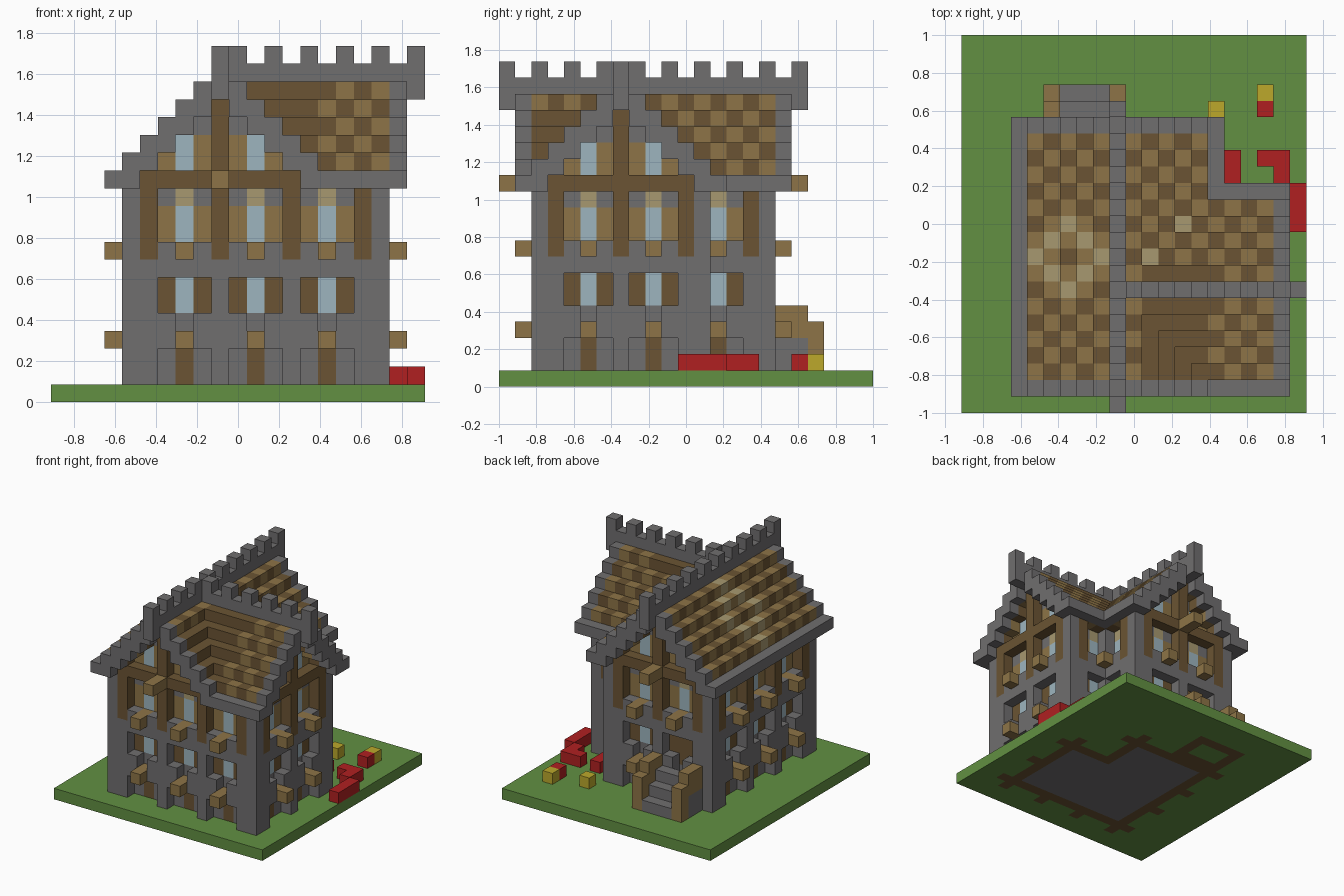
import bpy, bmesh
from mathutils import Vector

if "Cube" in bpy.data.objects:
    bpy.data.objects.remove(bpy.data.objects["Cube"], do_unlink=True)

UNIT = 2 / 23
COLOURS = {
    "stone": (112, 110, 111), "dark_wood": (107, 84, 51), "light_wood": (141, 116, 71),
    "straw": (167, 153, 112), "glass": (157, 181, 191), "red_petal": (176, 32, 33),
    "yellow_petal": (188, 169, 43), "grass": (98, 144, 66),
}
NAMES = list(COLOURS)


def linear(c):
    c /= 255
    return c / 12.92 if c < 0.04 else ((c + 0.055) / 1.055) ** 2.4


def make_material(name):
    m = bpy.data.materials.new(name)
    m.use_nodes = True
    rgba = tuple(linear(c) for c in COLOURS[name]) + (1.0,)
    m.diffuse_color = rgba
    bsdf = m.node_tree.nodes["Principled BSDF"]
    bsdf.inputs["Base Color"].default_value = rgba
    bsdf.inputs["Roughness"].default_value = 0.9
    return m


MATS = [make_material(n) for n in NAMES]
cells = {}  # block position -> (part, colour)


def block(part, colour, x, y, z):
    """Fill a box of blocks; each range is one number or an inclusive pair."""
    rx, ry, rz = [r if isinstance(r, tuple) else (r, r) for r in (x, y, z)]
    for i in range(rx[0], rx[1] + 1):
        for j in range(ry[0], ry[1] + 1):
            for k in range(rz[0], rz[1] + 1):
                cells[i, j, k] = (part, colour)


# Lawn, with the footprint of the house set into it
block("lawn", "grass", (0, 20), (0, 22), 0)
for x, y in (((5, 13), (3, 15)), ((5, 17), (3, 11))):
    block("foundation", "dark_wood", x, y, 0)
for x, y in (((6, 12), (4, 14)), ((6, 16), (4, 10))):
    block("floor", "stone", x, y, 0)
block("foundation", "dark_wood", (5, 9), (16, 19), 0)
block("lawn", "grass", (6, 8), (17, 18), 0)
for i in (5, 9, 13, 17):
    block("foundation", "dark_wood", i, 2, 0)
    block("foundation", "dark_wood", i, 12 if i > 13 else 16, 0)
for j in (3, 7, 11, 15):
    block("foundation", "dark_wood", 4, j, 0)
    block("foundation", "dark_wood", 14 if j > 11 else 18, j, 0)


# Wall: posts every fourth block, windowed bays between them
def facade(name, place, first, last, phase):
    def put(part, colour, t, d, z):
        block(name + part, colour, *place(t, d), z)
    for t in range(first, last + 1):
        r = (t - phase) % 4
        put("_wall", "stone", t, 1, (1, 12))
        if r == 0:
            put("_posts", "stone", t, 0, (1, 7))
            put("_posts", "dark_wood", t, 0, (8, 11))
            continue
        put("_bands", "stone", t, 0, (7, 8))
        put("_bands", "stone", t, 0, 3)
        if r == 2:
            put("_wall", "dark_wood", t, 1, (1, 2))
            put("_windows", "glass", t, 1, (5, 6))
            put("_windows", "glass", t, 1, (9, 10))
            put("_windows", "straw", t, 1, 11)
            for z in (3, 8):
                for d in (0, -1):
                    put("_beam_ends", "light_wood", t, d, z)
        else:
            put("_bands", "stone", t, 0, 4)
            put("_shutters", "dark_wood", t, 1, (5, 6))
            put("_panels", "light_wood", t, 1, (9, 10))


# Gable: tie beam, king post and small windows under the roof steps
def gable(name, place, centre):
    def put(part, colour, t, d, z):
        block(name + part, colour, *place(t, d), z)
    for t in range(centre - 4, centre + 5):
        put("_tie_beam", "dark_wood", t, 0, 12)
    put("_king_post", "dark_wood", centre, 0, (8, 16))
    put("_king_post", "dark_wood", centre, 1, (12, 16))
    for s in (-1, 1):
        put("_panels", "light_wood", centre + s, 1, (13, 14))
        put("_panels", "stone", centre + s, 1, 15)
        put("_windows", "glass", centre + 2 * s, 1, (13, 14))
        put("_panels", "light_wood", centre + 3 * s, 1, 13)


def front(t, d): return t, 2 + d
def back(t, d): return t, 16 - d
def wing_end(t, d): return 18 - d, t


facade("front", front, 5, 17, 5)
facade("back", back, 5, 13, 5)
facade("right_side", lambda t, d: (4 + d, t), 3, 15, 3)
facade("left_side", lambda t, d: (14 - d, t), 13, 15, 3)
facade("wing_end", wing_end, 3, 11, 3)
facade("wing_back", lambda t, d: (t, 12 - d), 15, 17, 5)
for i, j in ((4, 2), (18, 2), (4, 16), (14, 16), (18, 12), (14, 12)):
    block("corner_columns", "stone", i, j, (1, 11))


# Two crossing stepped roofs
def roof_top(i, j):
    main = 19 - abs(i - 9) if 3 <= i <= 15 and 1 <= j <= 17 else 0
    wing = 19 - abs(j - 7) if 9 <= i <= 19 and 1 <= j <= 13 else 0
    return max(main, wing)


def tile_colour(i, j):
    if abs(i - 6) + abs(j - 9) == 2 or (i, j) in ((13, 11), (11, 9)):
        return "straw"
    plain = 11 <= i <= 14 and j < 9
    return "light_wood" if (i + j) % 2 == 0 and not plain else "dark_wood"


for i in range(3, 20):
    for j in range(1, 18):
        h = roof_top(i, j)
        if not h:
            continue
        if h in (13, 19) or j in (1, 17) or i == 19:
            block("roof_rim", "stone", i, j, (max(h - 2, 12), h - 1))
        else:
            block("roof_tiles", tile_colour(i, j), i, j, (h - 2, h - 1))

gable("front_gable", front, 9)
gable("back_gable", back, 9)
gable("wing_gable", wing_end, 7)
for y in ((0, 1), (17, 18)):
    block("gable_beam_ends", "light_wood", 9, y, 12)

# Crenellated ridges
block("main_ridge", "stone", 9, (0, 18), (17, 18))
block("wing_ridge", "stone", (9, 20), 7, (17, 18))
for j in range(0, 19, 2):
    block("main_ridge", "stone", 9, j, 19)
for i in range(10, 21, 2):
    block("wing_ridge", "stone", i, 7, 19)

# Back porch steps with wooden side rails
for n, j in enumerate((17, 18, 19)):
    block("porch_steps", "stone", (6, 8), j, (1, 3 - n))
    for i in (5, 9):
        block("porch_steps", "stone", i, j, (1, 2))
        block("porch_rails", "light_wood", i, j, (3, 4) if n < 2 else (1, 3))
block("back_door", "dark_wood", 7, 15, (4, 6))
for z in (3, 4):
    cells.pop((7, 16, z), None)

# Flower beds
for x, y in ((16, (14, 15)), ((18, 19), 15), (19, 14), (20, (11, 13)), (18, 18)):
    block("red_flowers", "red_petal", x, y, 1)
for x, y in ((15, 18), (18, 19)):
    block("yellow_flowers", "yellow_petal", x, y, 1)

# Turn the blocks of each part into one mesh of its exposed faces
AXES = [Vector((1, 0, 0)), Vector((0, 1, 0)), Vector((0, 0, 1))]
ORIGIN = Vector((10.5, 11.5, 0))
for part in sorted({p for p, c in cells.values()}):
    bm, corners = bmesh.new(), {}
    for pos, (p, colour) in cells.items():
        if p != part:
            continue
        for a in range(3):
            for s in (0, 1):
                beside = tuple(int(v) for v in Vector(pos) + AXES[a] * (2 * s - 1))
                if beside in cells:
                    continue
                u, v = AXES[(a + 1) % 3], AXES[(a + 2) % 3]
                base = Vector(pos) + AXES[a] * s
                ring = [base, base + u, base + u + v, base + v]
                verts = []
                for q in (ring if s else ring[::-1]):
                    key = tuple(q)
                    if key not in corners:
                        corners[key] = bm.verts.new((q - ORIGIN) * UNIT)
                    verts.append(corners[key])
                bm.faces.new(verts).material_index = NAMES.index(colour)
    mesh = bpy.data.meshes.new(part)
    bm.to_mesh(mesh)
    bm.free()
    for m in MATS:
        mesh.materials.append(m)
    bpy.context.scene.collection.objects.link(bpy.data.objects.new(part, mesh))
